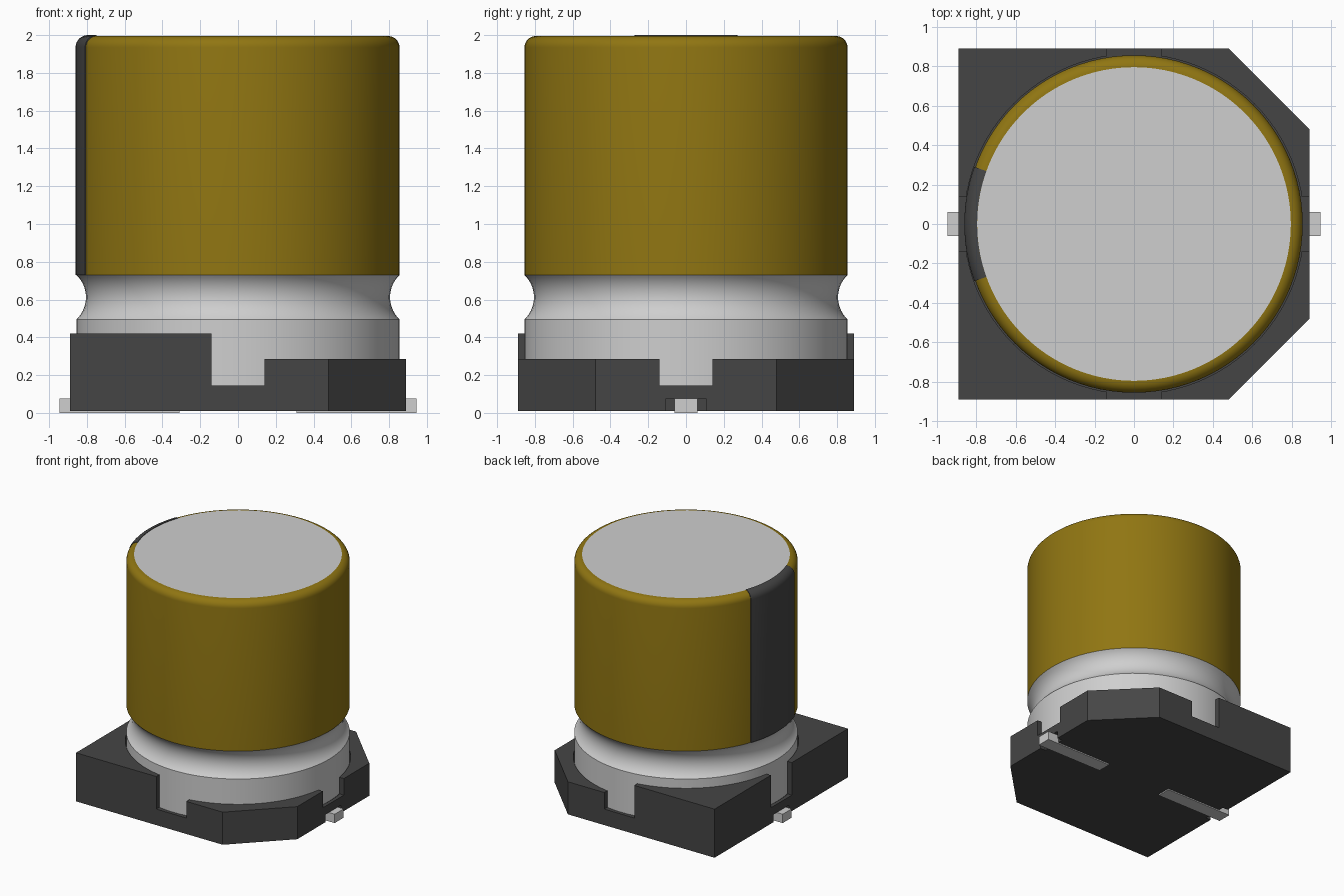
import bpy, bmesh, math

if "Cube" in bpy.data.objects:
    bpy.data.objects.remove(bpy.data.objects["Cube"])


def material(name, rgb):
    m = bpy.data.materials.new(name)
    m.use_nodes = True
    m.diffuse_color = (*rgb, 1)
    m.node_tree.nodes["Principled BSDF"].inputs["Base Color"].default_value = (*rgb, 1)
    return m


GOLD = material("gold sleeve", (0.28, 0.18, 0.006))
SILVER = material("aluminium", (0.62, 0.62, 0.62))
DARK = material("dark plastic", (0.06, 0.06, 0.06))


def finish(bm, name, mat, smooth=False):
    bmesh.ops.recalc_face_normals(bm, faces=bm.faces)
    mesh = bpy.data.meshes.new(name)
    bm.to_mesh(mesh)
    bm.free()
    ob = bpy.data.objects.new(name, mesh)
    bpy.context.collection.objects.link(ob)
    mesh.materials.append(mat)
    if smooth:
        activate(ob)
        bpy.ops.object.shade_smooth_by_angle(angle=math.radians(35))
    return ob


def activate(ob):
    bpy.ops.object.select_all(action='DESELECT')
    ob.select_set(True)
    bpy.context.view_layer.objects.active = ob


def box(name, x0, x1, y0, y1, z0, z1, mat):
    bm = bmesh.new()
    bmesh.ops.create_cube(bm, size=1)
    for v in bm.verts:
        v.co = (x1 if v.co.x > 0 else x0, y1 if v.co.y > 0 else y0, z1 if v.co.z > 0 else z0)
    return finish(bm, name, mat)


def lathe(name, profile, mat, start=0, sweep=360, segs=96):
    """Revolve a closed (r, z) profile about z; cap the ends of a partial sweep."""
    bm = bmesh.new()
    full = sweep == 360
    rings = []
    for i in range(segs if full else segs + 1):
        a = math.radians(start + sweep * i / segs)
        rings.append([bm.verts.new((r * math.cos(a), r * math.sin(a), z)) for r, z in profile])
    n = len(profile)
    for i in range(segs):
        a, b = rings[i], rings[(i + 1) % len(rings)]
        for j in range(n):
            k = (j + 1) % n
            if profile[j][0] == 0 and profile[k][0] == 0:
                continue
            bm.faces.new((a[j], b[j], b[k], a[k]))
    if not full:
        bm.faces.new(rings[0])
        bm.faces.new(rings[-1])
    bmesh.ops.remove_doubles(bm, verts=bm.verts, dist=1e-5)
    return finish(bm, name, mat, True)


def arc(cx, cz, r, a0, a1, n):
    return [(cx + r * math.cos(math.radians(a0 + (a1 - a0) * i / n)),
             cz + r * math.sin(math.radians(a0 + (a1 - a0) * i / n))) for i in range(n + 1)]


# Plastic base: square with two cut corners on the +x side
H, C = 0.89, 0.48
bm = bmesh.new()
outline = [(-H, -H), (C, -H), (H, -C), (H, C), (C, H), (-H, H)]
face = bm.faces.new([bm.verts.new((x, y, 0.01)) for x, y in outline])
ext = bmesh.ops.extrude_face_region(bm, geom=[face])
for v in ext["geom"]:
    if isinstance(v, bmesh.types.BMVert):
        v.co.z = 0.42
base = finish(bm, "base", DARK)

# Low half, cross slots, round well and pin notches cut out of the base
S = 0.14
cutters = [
    box("cut_low_half", 0, 1, -1, 1, 0.285, 0.6, DARK),
    box("cut_slot_y", -S, S, -1, 1, 0.145, 0.65, DARK),
    box("cut_slot_x", -1, 1, -S, S, 0.145, 0.7, DARK),
    lathe("cut_well", [(0, 0.14), (0.862, 0.14), (0.862, 0.75), (0, 0.75)], DARK),
    box("cut_notch_right", -1, -0.84, -0.105, 0.105, -0.1, 0.075, DARK),
    box("cut_notch_left", 0.84, 1, -0.105, 0.105, -0.1, 0.075, DARK),
]
for c in cutters:
    c.hide_render = True
    mod = base.modifiers.new("cut", 'BOOLEAN')
    mod.operation, mod.solver, mod.object = 'DIFFERENCE', 'EXACT', c
    activate(base)
    bpy.ops.object.modifier_apply(modifier=mod.name)
    bpy.data.objects.remove(c)
for p in base.data.polygons:
    p.use_smooth = False

# Aluminium can with the rolled groove
R, GZ, GR = 0.855, 0.6125, 0.163
half = math.degrees(math.asin(0.1175 / GR))
groove = arc(0.805 + GR, GZ, GR, 180 + half, 180 - half, 14)
can = [(0, 0.14), (R, 0.14)] + groove + [(0.84, 0.735), (0.84, 1.92), (0.795, 1.96),
                                         (0.795, 1.995), (0, 1.995)]
lathe("can", can, SILVER)

# Coloured sleeve with rounded shoulder
shoulder = arc(0.795, 1.935, 0.06, 0, 90, 8)
lathe("sleeve", [(0.842, 0.73), (R, 0.73)] + shoulder + [(0.796, 1.962), (0.842, 1.921)], GOLD)

# Polarity stripe, slightly proud of the sleeve
outer = arc(0.795, 1.935, 0.065, 0, 90, 8)
inner = arc(0.795, 1.935, 0.058, 90, 0, 8)
lathe("polarity_stripe", [(0.853, 0.73), (0.86, 0.73)] + outer + inner, DARK,
      start=160.3, sweep=39.4, segs=16)

# Solder pins under the base
for name, s in (("left_pin", 1), ("right_pin", -1)):
    x0, x1 = sorted((s * 0.31, s * 0.945))
    box(name, x0, x1, -0.06, 0.06, 0, 0.075, SILVER)
